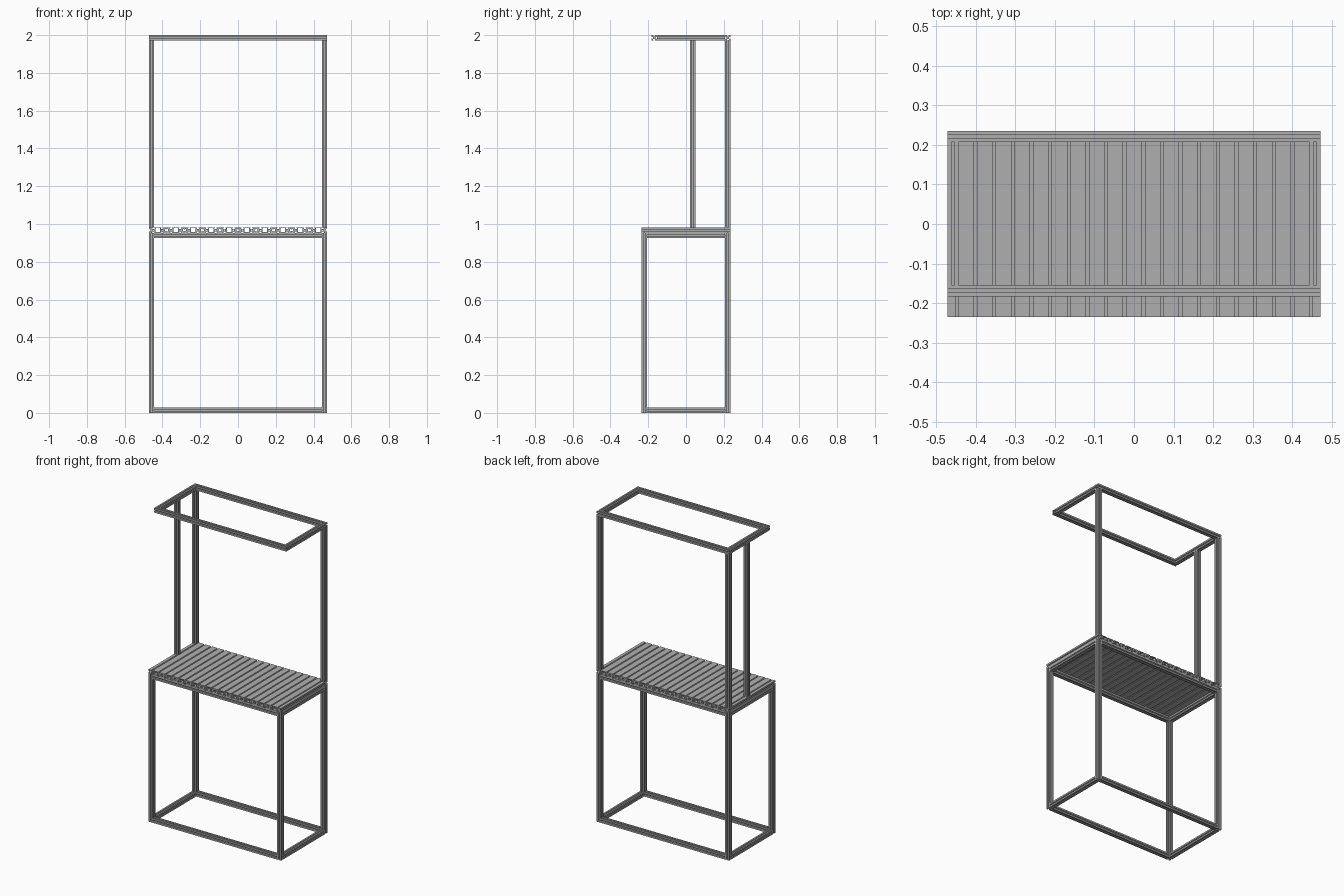
import bpy, bmesh
from math import radians, sin, cos, pi
from mathutils import Matrix, Vector

cube = bpy.data.objects.get("Cube")
if cube:
    bpy.data.objects.remove(cube)

MM = 0.000944            # one millimetre in model units
T = 30 * MM              # beam thickness
X, Y = 0.472, 0.236      # half width and half depth of the bench
DECK = 0.953             # underside of the slatted top
TOP = 2.0
CANOPY_FRONT = -0.183

aluminium = bpy.data.materials.new("aluminium_grey")
aluminium.use_nodes = True
grey = (0.43, 0.43, 0.43, 1)
aluminium.diffuse_color = grey
aluminium.node_tree.nodes["Principled BSDF"].inputs["Base Color"].default_value = grey

# Half of a T-slot as (offset from slot centre, depth below the face)
SLOT = [(4, 0), (4, 2), (8.25, 2), (8.25, 4), (4, 8.5)]


def outline(w, h, slots):
    """Rectangle w x h in mm with T-slots; slots lists the centres on the long faces."""
    pts = []
    for k in range(4):
        along, out = (w, h) if k % 2 == 0 else (h, w)
        centres = slots if k % 2 == 0 else [0]
        side = [(along / 2, out / 2)]
        for c in sorted(centres, reverse=True):
            side += [(c + a, out / 2 - d) for a, d in SLOT]
            side += [(c - a, out / 2 - d) for a, d in reversed(SLOT)]
        turn = Matrix.Rotation(k * pi / 2, 2)
        pts += [turn @ Vector(p) for p in side]
    return pts


def bore(cx, r=3.5, n=12):
    return [(cx + r * cos(2 * pi * i / n), r * sin(2 * pi * i / n)) for i in range(n)]


def extrusion(name, loops, length, start, axis):
    """Fill the profile loops and extrude them from start along an axis."""
    bm = bmesh.new()
    for loop in loops:
        vs = [bm.verts.new((p[0] * MM, p[1] * MM, 0)) for p in loop]
        for i, v in enumerate(vs):
            bm.edges.new((vs[i - 1], v))
    bmesh.ops.triangle_fill(bm, edges=bm.edges[:], use_beauty=True, use_dissolve=False)
    ext = bmesh.ops.extrude_face_region(bm, geom=bm.faces[:], use_keep_orig=True)
    moved = [g for g in ext["geom"] if isinstance(g, bmesh.types.BMVert)]
    bmesh.ops.translate(bm, verts=moved, vec=(0, 0, length))
    bmesh.ops.recalc_face_normals(bm, faces=bm.faces[:])
    turn = {"x": Matrix.Rotation(radians(90), 4, "Y"),
            "y": Matrix.Rotation(radians(-90), 4, "X"),
            "z": Matrix.Identity(4)}[axis]
    bm.transform(Matrix.Translation(start) @ turn)
    mesh = bpy.data.meshes.new(name)
    bm.to_mesh(mesh)
    bm.free()
    mesh.materials.append(aluminium)
    obj = bpy.data.objects.new(name, mesh)
    bpy.context.collection.objects.link(obj)


BEAM = [outline(30, 30, [0]), bore(0)]
chamber = [(-13, -11), (13, -11), (13, 11), (-13, 11)]
SLAT = [outline(100, 30, [-25, 25]), bore(-25), bore(25), chamber]


def beam(name, length, start, axis):
    extrusion(name, BEAM, length, start, axis)


cx, cy = X - T / 2, Y - T / 2    # beam centre lines

# Bench frame: four legs with rails between them, low and high
for sx, side in ((1, "left"), (-1, "right")):
    for sy, end in ((-1, "front"), (1, "back")):
        beam(f"{end}_{side}_leg", DECK, (sx * cx, sy * cy, 0), "z")
for z, level in ((T / 2, "bottom"), (DECK - T / 2, "bench")):
    for s, end, side in ((-1, "front", "right"), (1, "back", "left")):
        beam(f"{level}_{end}_rail", 2 * (X - T), (T - X, s * cy, z), "x")
        beam(f"{level}_{side}_rail", 2 * (Y - T), (s * cx, T - Y, z), "y")

# Bench top: ten wide slotted slats laid side by side
pitch = 2 * X / 10
for i in range(10):
    extrusion(f"bench_slat_{i + 1}", SLAT, 2 * Y,
              (-X + pitch * (i + 0.5), -Y, DECK + T / 2), "y")

# Upper posts: two at the back, one extra on the right side
for name, x, y in (("back_left_post", cx, cy), ("back_right_post", -cx, cy),
                   ("middle_right_post", -cx, 0.035)):
    beam(name, TOP - DECK - 2 * T, (x, y, DECK + T), "z")

# Canopy frame: full-width front and back rails with side rails between
zc = TOP - T / 2
beam("canopy_back_rail", 2 * X, (-X, cy, zc), "x")
beam("canopy_front_rail", 2 * X, (-X, CANOPY_FRONT + T / 2, zc), "x")
for s, side in ((1, "left"), (-1, "right")):
    beam(f"canopy_{side}_rail", Y - CANOPY_FRONT - 2 * T,
         (s * cx, CANOPY_FRONT + T, zc), "y")
